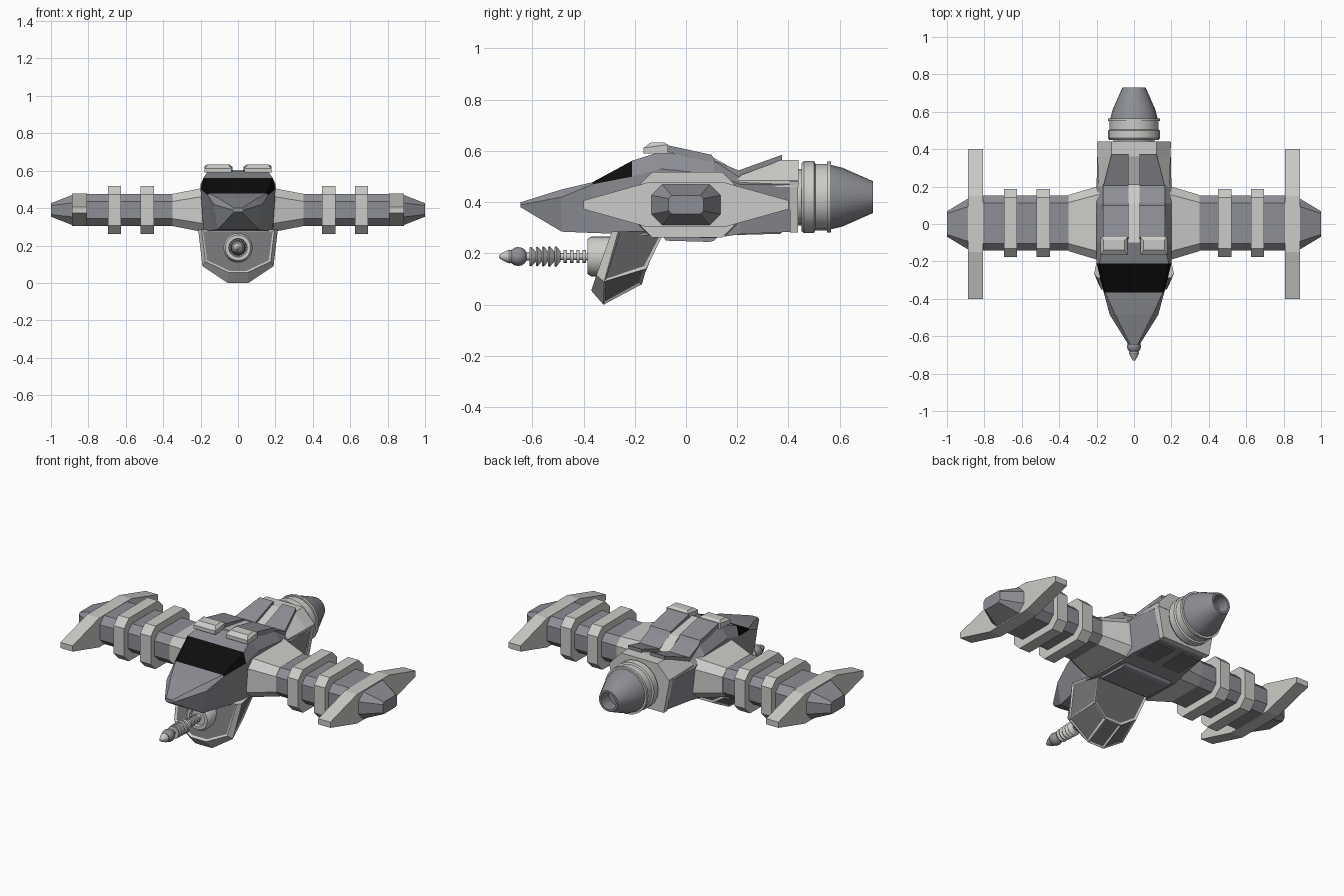
import bpy, bmesh, math
from mathutils import Vector

if "Cube" in bpy.data.objects:
    bpy.data.objects.remove(bpy.data.objects["Cube"])


def material(name, r, g, b):
    m = bpy.data.materials.new(name)
    m.diffuse_color = (r, g, b, 1)
    m.use_nodes = True
    m.node_tree.nodes["Principled BSDF"].inputs["Base Color"].default_value = m.diffuse_color
    return m


LIGHT = material("light_grey", .60, .60, .58)
MID = material("blue_grey", .27, .275, .30)
DARK = material("dark_grey", .17, .17, .18)
BLACK = material("black_glass", .004, .004, .004)


def finish(bm, name, mats, mirror=False, smooth=False):
    bmesh.ops.recalc_face_normals(bm, faces=bm.faces)
    me = bpy.data.meshes.new(name)
    bm.to_mesh(me)
    bm.free()
    ob = bpy.data.objects.new(name, me)
    bpy.context.collection.objects.link(ob)
    for m in mats:
        me.materials.append(m)
    if mirror:
        ob.modifiers.new("mirror", 'MIRROR')
    if smooth:
        bpy.ops.object.select_all(action='DESELECT')
        ob.select_set(True)
        bpy.context.view_layer.objects.active = ob
        bpy.ops.object.shade_smooth_by_angle(angle=math.radians(35))
    return ob


def loft(name, sections, mats, rule=None, mirror=False, inset=None):
    """Skin closed sections; rule(centre, normal) -> material; inset(centre, normal) -> panel faces."""
    bm = bmesh.new()
    rings = [[bm.verts.new(p) for p in s] for s in sections]
    n = len(rings[0])
    for a, b in zip(rings, rings[1:]):
        for i in range(n):
            bm.faces.new((a[i], a[(i + 1) % n], b[(i + 1) % n], b[i]))
    bm.faces.new(rings[0])
    bm.faces.new(rings[-1])
    bmesh.ops.recalc_face_normals(bm, faces=bm.faces)
    bm.normal_update()
    if rule:
        for f in bm.faces:
            f.material_index = rule(f.calc_center_median(), f.normal)
    if inset:
        panels = [f for f in bm.faces if inset(f.calc_center_median(), f.normal)]
        bmesh.ops.inset_individual(bm, faces=panels, thickness=.013, depth=-.006)
        for f in panels:
            f.material_index = 1
    return finish(bm, name, mats, mirror)


def prism(name, profile, x0, x1, mat, mirror=True):
    """Extrude a (y, z) profile along x."""
    return loft(name, [[(x, y, z) for y, z in profile] for x in (x0, x1)], [mat], mirror=mirror)


def half(y, pts):
    """Symmetric section at y from its right-hand (x, z) points."""
    return [(x, y, z) for x, z in pts] + [(-x, y, z) for x, z in reversed(pts)]


def octagon(x, hy, hz, c, cy=.005, cz=.39):
    q = [(hy - c, hz), (hy, hz - c), (hy, c - hz), (hy - c, -hz),
         (c - hy, -hz), (-hy, c - hz), (-hy, hz - c), (c - hy, hz)]
    return [(x, cy + y, cz + z) for y, z in q]


def lathe(name, profile, z, mat, segs=24):
    """Revolve (y, radius) points around the y axis at height z."""
    bm = bmesh.new()
    vs = [bm.verts.new((0, y, z + r)) for y, r in profile]
    es = [bm.edges.new(p) for p in zip(vs, vs[1:])]
    bmesh.ops.spin(bm, geom=vs + es, cent=(0, 0, z), axis=(0, 1, 0),
                   angle=math.tau, steps=segs)
    bmesh.ops.remove_doubles(bm, verts=bm.verts, dist=1e-5)
    return finish(bm, name, [mat], smooth=True)


# Fuselage with black cockpit glass between the third and fourth sections
loft("fuselage", [
    half(-.645, [(.02, .40), (.03, .39), (.02, .38)]),
    half(-.485, [(.10, .45), (.13, .42), (.11, .285)]),
    half(-.365, [(.155, .478), (.162, .47), (.14, .28)]),
    half(-.21, [(.185, .562), (.2, .50), (.185, .275)]),
    half(-.10, [(.16, .597), (.2, .53), (.19, .265)]),
    half(.11, [(.16, .565), (.2, .51), (.19, .26)]),
    half(.21, [(.16, .50), (.2, .47), (.18, .275)]),
    half(.42, [(.16, .49), (.195, .47), (.15, .285)]),
], [MID, BLACK], lambda c, n: int(-.365 < c.y < -.21 and c.z > .48))

# Stern: light ramp block, bulkhead
loft("stern_block", [
    half(.20, [(.15, .505), (.19, .485), (.19, .46)]),
    half(.36, [(.12, .565), (.195, .485), (.195, .46)]),
    half(.44, [(.12, .565), (.195, .485), (.195, .46)]),
], [LIGHT])
loft("stern_bulkhead", [half(y, [(.12, .56), (.198, .48), (.16, .282)]) for y in (.405, .438)], [LIGHT])

# Back panels, raised flaps, front boxes and the spine
prism("back_panel", [(-.08, .60), (-.07, .622), (.10, .585), (.115, .562), (.21, .522),
                     (.21, .495), (.10, .545)], .03, .165, MID)
loft("rear_flap", [
    [(.03, .20, .50), (.165, .20, .50), (.165, .20, .522), (.03, .20, .522)],
    [(.03, .375, .565), (.12, .375, .565), (.12, .375, .585), (.03, .375, .585)],
], [MID], mirror=True)
loft("roof_box", [
    [(.035, -.165, .59), (.178, -.165, .59), (.178, -.07, .59), (.035, -.07, .59)],
    [(.035, -.165, .612), (.178, -.165, .612), (.178, -.07, .625), (.035, -.07, .625)],
    [(.05, -.14, .632), (.163, -.14, .632), (.163, -.085, .634), (.05, -.085, .634)],
], [LIGHT], mirror=True)
prism("spine", [(-.10, .605), (.11, .573), (.21, .515), (.21, .49), (-.10, .58)], -.03, .03, LIGHT, False)

# Belly plates
prism("belly_plate", [(-.09, .27), (-.08, .25), (.09, .245), (.11, .25), (.13, .27)], -.16, .16, MID, False)
prism("belly_panel", [(.19, .29), (.20, .272), (.37, .277), (.38, .29)], .025, .15, DARK)

# Wings
loft("wing_root", [octagon(.17, .20, .12, .045), octagon(.20, .195, .115, .045),
                   octagon(.35, .15, .086, .04)], [LIGHT], mirror=True)
loft("wing", [octagon(.34, .148, .085, .04), octagon(.82, .148, .085, .04)], [MID], mirror=True)
for i, x in enumerate((.45, .625)):
    loft(f"wing_band_{i + 1}", [octagon(x, .182, .128, .045), octagon(x + .07, .182, .128, .045)],
         [LIGHT], mirror=True)
prism("wing_end_plate", [(-.4, .373), (-.4, .407), (-.15, .477), (.15, .477), (.4, .407),
                         (.4, .373), (.15, .303), (-.15, .303)], .808, .888, LIGHT)
loft("wing_tip", [octagon(.88, .14, .083, .045, 0), octagon(1.0, .068, .036, .012, 0)],
     [MID], mirror=True)

# Engine
lathe("engine_collar", [(.43, 0), (.43, .11), (.45, .11), (.45, .132), (.46, .14), (.50, .14), (.505, .13),
                        (.55, .13), (.55, .138), (.565, .138), (.565, 0)], .42, LIGHT, 20)
lathe("engine_nozzle", [(.56, .127), (.61, .115), (.73, .062), (.73, .05), (.65, .055), (.65, 0)],
      .42, MID, 20)


# Chin pod: light front rim, dark sunken side panels
def u_section(top, mid, low):
    pts = (top, mid, low)
    return list(pts) + [(-x, y, z) for x, y, z in reversed(pts)]


loft("chin_pod", [
    u_section((.195, -.29, .285), (.175, -.35, .115), (.05, -.37, .055)),
    u_section((.213, -.265, .285), (.19, -.32, .09), (.055, -.322, .0)),
    u_section((.175, -.085, .285), (.145, -.155, .14), (.055, -.172, .08)),
], [LIGHT, DARK], inset=lambda c, n: c.z < .25 and (c.y > -.28 or n.y < -.8))

# Gun: mount, rod, ribs, ball and tip
GZ = .188
lathe("gun_mount", [(-.27, 0), (-.27, .078), (-.37, .078), (-.385, .068), (-.385, .05),
                    (-.37, .045), (-.37, 0)], GZ, LIGHT)
rod = [(-.36, .02)]
for i in range(4):
    y = -.39 - i * .025
    rod += [(y, .014), (y, .025), (y - .013, .025), (y - .013, .014)]
rod += [(-.64, .016)]
lathe("gun_rod", rod, GZ, LIGHT, 16)
ribs = [(-.49, 0)]
for i in range(5):
    y = -.49 - i * .024
    ribs += [(y, .02), (y - .018, .042 - i * .001), (y - .024, .036)]
lathe("gun_ribs", ribs + [(-.61, 0)], GZ, LIGHT, 16)
lathe("gun_ball", [(-.655 + .037 * math.cos(a * math.pi / 8), .037 * math.sin(a * math.pi / 8))
                   for a in range(9)], GZ, MID, 16)
lathe("gun_tip", [(-.67, .02), (-.69, .027), (-.71, .018), (-.73, .006), (-.73, 0)], GZ, LIGHT, 16)
